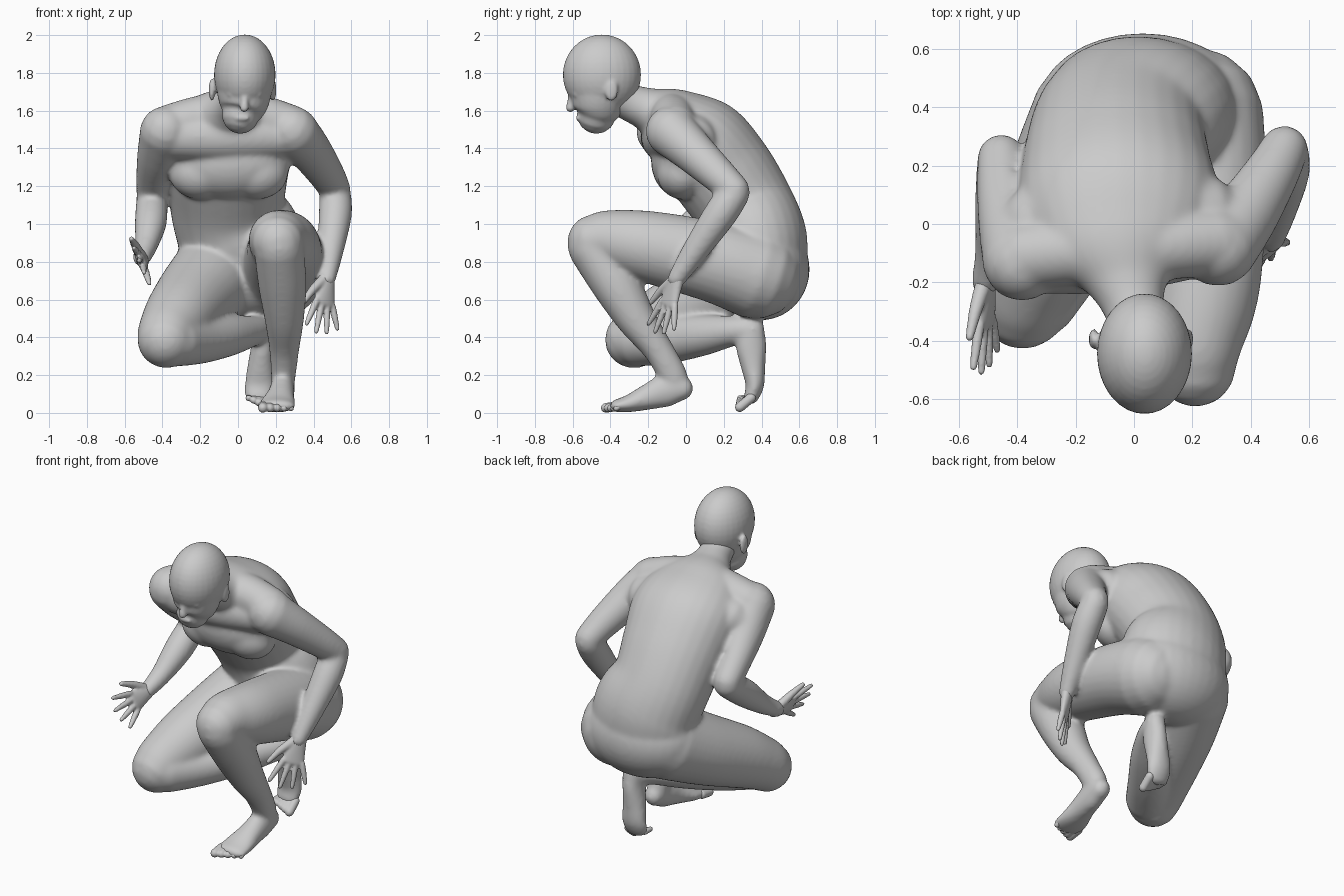
import bpy
import bmesh
from math import sin, cos, pi, radians
from mathutils import Vector, Matrix

start_cube = bpy.data.objects.get("Cube")
if start_cube:
    bpy.data.objects.remove(start_cube, do_unlink=True)

skin = bpy.data.materials.new("plain grey skin")
skin.use_nodes = True
skin_colour = (0.6, 0.6, 0.6, 1)
skin.diffuse_color = skin_colour
skin.node_tree.nodes["Principled BSDF"].inputs["Base Color"].default_value = skin_colour

SIDES = 28
STEPS = 6


def spline(keys):
    """Smooth curve through stations of x, y, z, half width, half depth."""
    padded = [keys[0]] + keys + [keys[-1]]
    samples = []
    for i in range(len(keys) - 1):
        a, b, c, d = padded[i:i + 4]
        for step in range(STEPS):
            t = step / STEPS
            samples.append((b * 2 + (c - a) * t + (a * 2 - b * 5 + c * 4 - d) * t ** 2
                            + (b * 3 - a - c * 3 + d) * t ** 3) * 0.5)
    return samples + [keys[-1]]


def loft(bm, *stations, side=(1, 0, 0)):
    """Tube with elliptical sections and rounded ends."""
    keys = [Vector(s if len(s) == 5 else (*s, s[-1])) for s in stations]
    samples = spline(keys)
    last = len(samples) - 1
    sections = []
    for i, s in enumerate(samples):
        before, after = samples[max(i - 1, 0)], samples[min(i + 1, last)]
        along = (Vector(after[:3]) - Vector(before[:3])).normalized()
        sections.append((Vector(s[:3]), along, s[3], s[4]))

    def cap(section, sign):
        centre, along, wide, deep = section
        reach = min(wide, deep) * sign
        return [(centre + along * reach * sin(radians(a)), along,
                 wide * cos(radians(a)), deep * cos(radians(a))) for a in (25, 50, 70, 84)]

    sections = cap(sections[0], -1)[::-1] + sections + cap(sections[-1], 1)
    rings = []
    for centre, along, wide, deep in sections:
        u = Vector(side)
        u = (u - along * u.dot(along)).normalized()
        v = along.cross(u)
        rings.append([bm.verts.new(centre + u * wide * cos(2 * pi * k / SIDES)
                                   + v * deep * sin(2 * pi * k / SIDES)) for k in range(SIDES)])
    for low, high in zip(rings, rings[1:]):
        for k in range(SIDES):
            n = (k + 1) % SIDES
            bm.faces.new((low[k], low[n], high[n], high[k]))
    bm.faces.new(rings[0][::-1])
    bm.faces.new(rings[-1])


def ball(bm, centre, size):
    place = Matrix.Translation(centre) @ Matrix.Diagonal((*size, 1))
    bmesh.ops.create_uvsphere(bm, u_segments=32, v_segments=20, radius=1, matrix=place)


def finish(bm, name, voxel, rounds):
    """Fuse the overlapping volumes into one soft skin."""
    mesh = bpy.data.meshes.new(name)
    bmesh.ops.recalc_face_normals(bm, faces=bm.faces)
    bm.to_mesh(mesh)
    bm.free()
    mesh.materials.append(skin)
    obj = bpy.data.objects.new(name, mesh)
    bpy.context.collection.objects.link(obj)
    fuse = obj.modifiers.new("fuse", 'REMESH')
    fuse.mode = 'VOXEL'
    fuse.voxel_size = voxel
    fuse.use_smooth_shade = True
    soften = obj.modifiers.new("soften", 'SMOOTH')
    soften.factor = 0.5
    soften.iterations = rounds
    bpy.context.view_layer.objects.active = obj
    for modifier in ("fuse", "soften"):
        bpy.ops.object.modifier_apply(modifier=modifier)


# Torso: pelvis up the curved spine to the neck, then buttocks
body = bmesh.new()
loft(body, (.03, .39, .74, .34, .245), (.01, .375, .91, .335, .268), (-.05, .32, 1.07, .305, .262),
     (-.06, .2, 1.26, .325, .272), (-.05, .06, 1.43, .345, .265), (-.04, -.075, 1.545, .285, .185),
     (-.02, -.2, 1.605, .15, .12), (0, -.29, 1.64, .105, .1), (.02, -.38, 1.68, .1, .095))
ball(body, (.03, .395, .76), (.365, .26, .27))

# Shoulder girdle, upper back, upper chest, ribs and breasts
loft(body, (-.37, -.11, 1.51, .12), (-.2, -.09, 1.56, .12), (-.03, -.08, 1.57, .13),
     (.13, -.07, 1.56, .12), (.28, -.06, 1.51, .12), side=(0, 0, 1))
loft(body, (-.32, 0, 1.44, .14), (-.05, .03, 1.48, .16), (.23, .03, 1.44, .14), side=(0, 0, 1))
loft(body, (-.34, -.12, 1.46, .12), (-.05, -.1, 1.46, .135), (.24, -.07, 1.46, .11), side=(0, 0, 1))
ball(body, (-.05, -.01, 1.33), (.33, .175, .2))
for x in (-.2, .1):
    ball(body, (x, -.02, 1.27), (.165, .135, .14))

# Left leg, knee raised
loft(body, (.21, .37, .73, .235), (.24, .15, .8, .215), (.245, -.2, .88, .19),
     (.215, -.4, .915, .16), (.21, -.485, .91, .142))
loft(body, (.215, -.495, .88, .132), (.235, -.37, .68, .128), (.245, -.265, .5, .105),
     (.245, -.15, .34, .08), (.24, -.07, .2, .066, .076), (.235, -.05, .14, .06))

# Right leg, folded and kneeling
loft(body, (-.12, .36, .73, .235), (-.22, .15, .62, .215), (-.31, -.08, .51, .19),
     (-.365, -.22, .43, .165), (-.38, -.275, .39, .155))
loft(body, (-.33, -.26, .38, .135), (-.2, -.1, .385, .125), (-.05, .08, .41, .11),
     (.06, .22, .43, .085), (.115, .31, .44, .07), (.125, .34, .44, .06), side=(0, 0, 1))

# Left foot flat, right foot upright on its toes
loft(body, (.24, -.02, .13, .059, .064), (.235, -.1, .12, .065, .088), (.225, -.2, .085, .075, .07),
     (.21, -.3, .05, .096, .047), (.205, -.37, .037, .096, .034))
loft(body, (.135, .355, .45, .058, .062), (.13, .345, .36, .06, .082), (.12, .355, .25, .07, .066),
     (.115, .365, .15, .08, .05), (.11, .345, .085, .075, .04))

# Upper arms and forearms
loft(body, (.29, -.08, 1.49, .135), (.38, .03, 1.39, .115), (.47, .17, 1.26, .095),
     (.515, .255, 1.18, .083))
loft(body, (.515, .255, 1.16, .083), (.515, .18, 1.05, .088), (.49, .05, .86, .07),
     (.47, -.05, .71, .049))
loft(body, (-.385, -.13, 1.49, .135), (-.42, 0, 1.36, .115), (-.445, .12, 1.25, .095),
     (-.455, .225, 1.15, .083))
loft(body, (-.455, .225, 1.13, .083), (-.462, .06, 1.01, .085), (-.485, -.09, .89, .062),
     (-.51, -.2, .82, .048))
finish(body, "body", .012, 16)

# Toes, largest on the inner side of each foot
left_toes, right_toes = bmesh.new(), bmesh.new()
for toe in range(5):
    size = .026 - .0025 * toe
    x = .132 + .037 * toe
    loft(left_toes, (x, -.35, .038, size), (x, -.425 + .014 * toe, .02 + size / 4, size))
    x = .168 - .028 * toe
    loft(right_toes, (x, .345, .08, size), (x, .285, .03 + .012 * toe, size))
finish(left_toes, "left_toes", .006, 3)
finish(right_toes, "right_toes", .006, 3)


def hand(name, wrist, forward, across):
    """Across runs from the thumb side to the little finger."""
    bm = bmesh.new()
    wrist, forward, across = Vector(wrist), Vector(forward).normalized(), Vector(across)
    across = (across - forward * across.dot(forward)).normalized()

    def spot(reach, shift):
        return tuple(wrist + forward * reach + across * shift)

    loft(bm, (*spot(-.03, 0), .044, .038), (*spot(.06, 0), .056, .03), (*spot(.14, 0), .07, .023), side=across)
    for finger, length in enumerate((.14, .165, .15, .11)):
        shift = (finger - 1.5) * .037
        loft(bm, (*spot(.14, shift), .019), (*spot(.14 + length / 2, shift * 1.45), .017),
             (*spot(.14 + length, shift * 1.9), .012), side=across)
    loft(bm, (*spot(.02, -.03), .028), (*spot(.09, -.09), .022), (*spot(.17, -.14), .014), side=across)
    finish(bm, name, .007, 3)


hand("left_hand", (.47, -.05, .71), (-.1, -.32, -1), (.75, .6, -.2))
hand("right_hand", (-.51, -.2, .82), (0, -.95, -.15), (.38, 0, -.92))

# Head: skull, face, nose, mouth, eyes, brow and ears
head = bmesh.new()
ball(head, (.036, -.445, 1.79), (.163, .207, .213))
loft(head, (.035, -.46, 1.74, .15, .175), (.03, -.465, 1.66, .138, .148),
     (.022, -.468, 1.61, .122, .132), (.014, -.475, 1.578, .1, .104))
loft(head, (.037, -.6, 1.7, .018), (.035, -.61, 1.65, .019), (.033, -.612, 1.615, .024))
ball(head, (.023, -.57, 1.56), (.038, .014, .014))
for sign in (-1, 1):
    ball(head, (.036 + sign * .066, -.582, 1.685), (.028, .018, .014))
    loft(head, (.036 + sign * .03, -.605, 1.722, .016), (.036 + sign * .095, -.575, 1.725, .016), side=(0, 0, 1))
    ball(head, (.024 + sign * .162, -.395, 1.71), (.017, .036, .06))
finish(head, "head", .009, 5)
